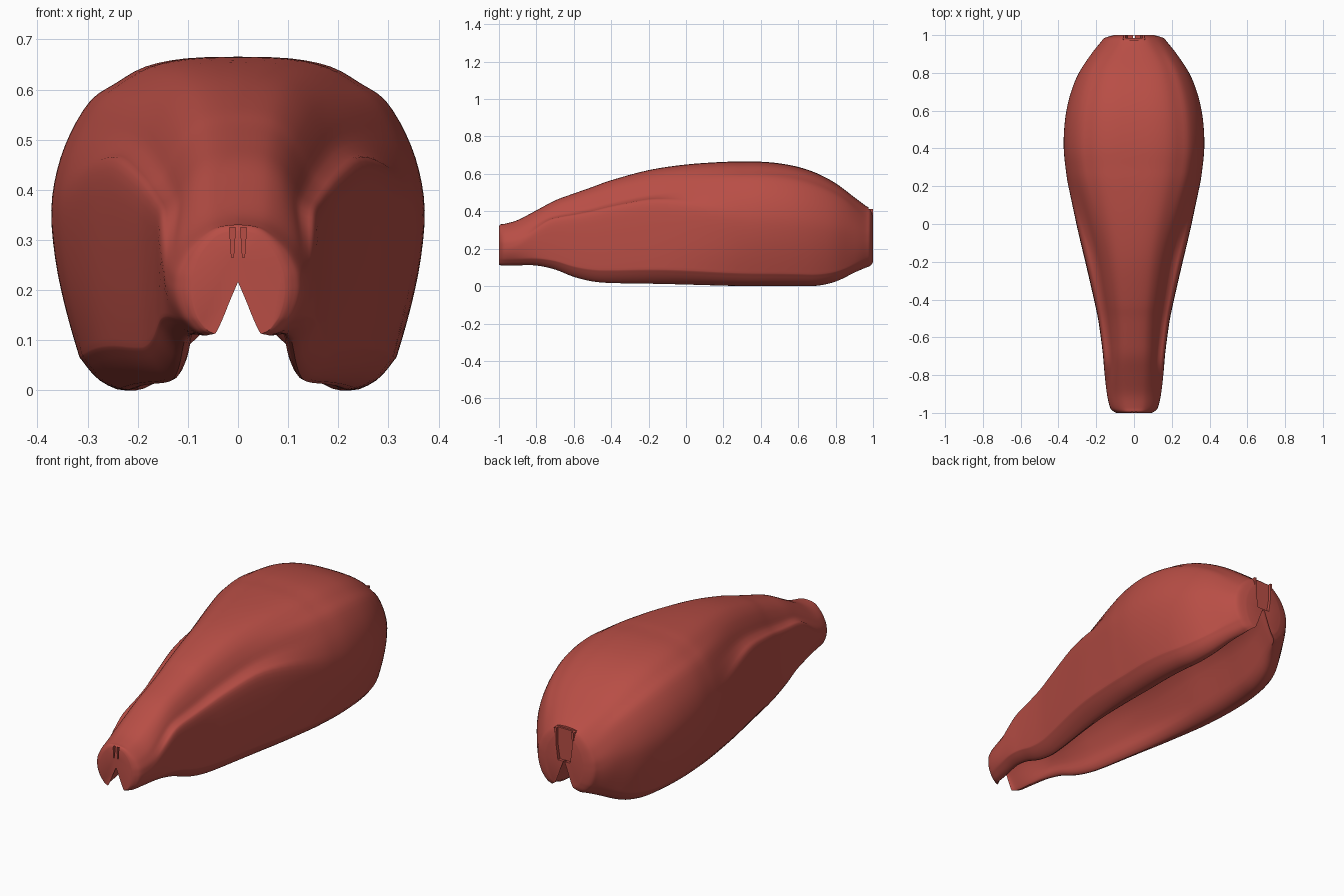
import bpy, bmesh

if "Cube" in bpy.data.objects:
    bpy.data.objects.remove(bpy.data.objects["Cube"])

red = bpy.data.materials.new("muted red")
red.diffuse_color = (0.48, 0.076, 0.06, 1)
red.use_nodes = True
red.node_tree.nodes["Principled BSDF"].inputs["Base Color"].default_value = red.diffuse_color

# Half cross-sections from top centre round to the groove apex:
# (x / half width, height fraction)
END = [(0, 1), (.22, .99), (.42, .96), (.62, .88), (.8, .77), (.91, .66), (.98, .56),
       (1, .47), (1, .38), (.96, .27), (.88, .16), (.8, .1), (.68, .03), (.56, 0),
       (.48, 0), (.33, .14), (.17, .32), (0, .5)]
NECK = [(0, 1), (.2, .995), (.38, .975), (.54, .925), (.66, .855), (.75, .785), (.85, .755),
        (.95, .735), (1, .63), (1, .35), (.975, .16), (.95, .12), (.82, .05), (.67, .01),
        (.57, .06), (.53, .17), (.31, .34), (0, .45)]
BELLY = [(0, 1), (.28, .995), (.5, .97), (.66, .92), (.79, .87), (.9, .77), (.97, .66),
         (1, .54), (.98, .4), (.93, .26), (.86, .12), (.835, .09), (.74, .03), (.6, 0),
         (.46, .04), (.36, .14), (.19, .32), (0, .42)]
SHAPES = [(-1, END), (-.95, END), (-.72, NECK), (-.25, NECK), (.4, BELLY), (.85, BELLY),
          (1, END)]

# Stations along the length: y, half width, bottom z, top z
STATIONS = [(-1, .092, .115, .318), (-.992, .108, .114, .33), (-.97, .127, .112, .333),
            (-.9, .143, .112, .353), (-.8, .155, .108, .405), (-.7, .163, .085, .458),
            (-.6, .175, .045, .495), (-.5, .19, .02, .53), (-.4, .211, .011, .566),
            (-.2, .257, .007, .62), (0, .307, .004, .65), (.2, .35, .001, .664),
            (.3, .364, 0, .665), (.4, .372, 0, .665), (.5, .37, 0, .656),
            (.6, .358, 0, .637), (.7, .333, .002, .603), (.8, .292, .024, .55),
            (.9, .226, .072, .475), (.96, .178, .1, .43), (.985, .155, .112, .415),
            (1, .105, .13, .385)]


def spline(points, steps):
    """Smooth curve through tuples of any size."""
    out = []
    for i in range(len(points) - 1):
        a, b = points[max(i - 1, 0)], points[i]
        c, d = points[i + 1], points[min(i + 2, len(points) - 1)]
        for s in range(steps):
            t = s / steps
            out.append(tuple(
                q + .5 * t * (r - p + t * (2 * p - 5 * q + 4 * r - u + t * (3 * (q - r) + u - p)))
                for p, q, r, u in zip(a, b, c, d)))
    out.append(points[-1])
    return out


def section(y):
    """Blend the neighbouring cross-sections at y."""
    for (y0, s0), (y1, s1) in zip(SHAPES, SHAPES[1:]):
        if y <= y1:
            t = max(0, (y - y0) / (y1 - y0))
            t = t * t * (3 - 2 * t)
            return [(a[0] + (b[0] - a[0]) * t, a[1] + (b[1] - a[1]) * t)
                    for a, b in zip(s0, s1)]
    return SHAPES[-1][1]


def loft(name, rings):
    """Skin closed rings of equal length and cap both ends."""
    bm = bmesh.new()
    loops = [[bm.verts.new(p) for p in ring] for ring in rings]
    n = len(loops[0])
    for a, b in zip(loops, loops[1:]):
        for i in range(n):
            j = (i + 1) % n
            bm.faces.new((a[i], a[j], b[j], b[i]))
    bm.faces.new(loops[0])
    bm.faces.new(loops[-1])
    bmesh.ops.recalc_face_normals(bm, faces=bm.faces)
    mesh = bpy.data.meshes.new(name)
    bm.to_mesh(mesh)
    bm.free()
    mesh.materials.append(red)
    obj = bpy.data.objects.new(name, mesh)
    bpy.context.collection.objects.link(obj)
    return obj


# Grooved body
rings = []
for y, w, lo, hi in spline(STATIONS, 4):
    half = [(x * w, lo + f * (hi - lo)) for x, f in spline(section(y), 3)]
    whole = half + [(-x, z) for x, z in half[-2:0:-1]]
    rings.append([(x, y, max(z, 0)) for x, z in whole])
body = loft("grooved_body", rings)


def wedge(name, y0, y1, top, bottom, z0, z1):
    """Tapered slab across the end of the body."""
    shape = [(-bottom, z0), (bottom, z0), (top, z1), (-top, z1)]
    return loft(name, [[(x, y, z) for x, z in shape] for y in (y0, y1)])


# Narrow slits in the front end and a tapered notch in the rear end
cutters = [wedge("front_slit_left", -1.05, -.97, .006, .002, .265, .325),
           wedge("front_slit_right", -1.05, -.97, .006, .002, .265, .325),
           wedge("rear_notch", .975, 1.05, .062, .035, .25, .45)]
cutters[0].location.x = -.011
cutters[1].location.x = .011
for cutter in cutters:
    cutter.hide_render = True
    cutter.hide_viewport = True
    mod = body.modifiers.new(cutter.name, 'BOOLEAN')
    mod.operation = 'DIFFERENCE'
    mod.object = cutter
    mod.solver = 'EXACT'

# Small tab standing in the rear notch
wedge("rear_tab", .97, .985, .058, .033, .25, .412)
for side in (-1, 1):
    rail = wedge("rear_tab_rail", .975, 1.0, .006, .004, .3, .413)
    rail.location.x = side * .05

bpy.context.view_layer.objects.active = body
body.select_set(True)
bpy.ops.object.shade_smooth_by_angle(angle=0.6)
